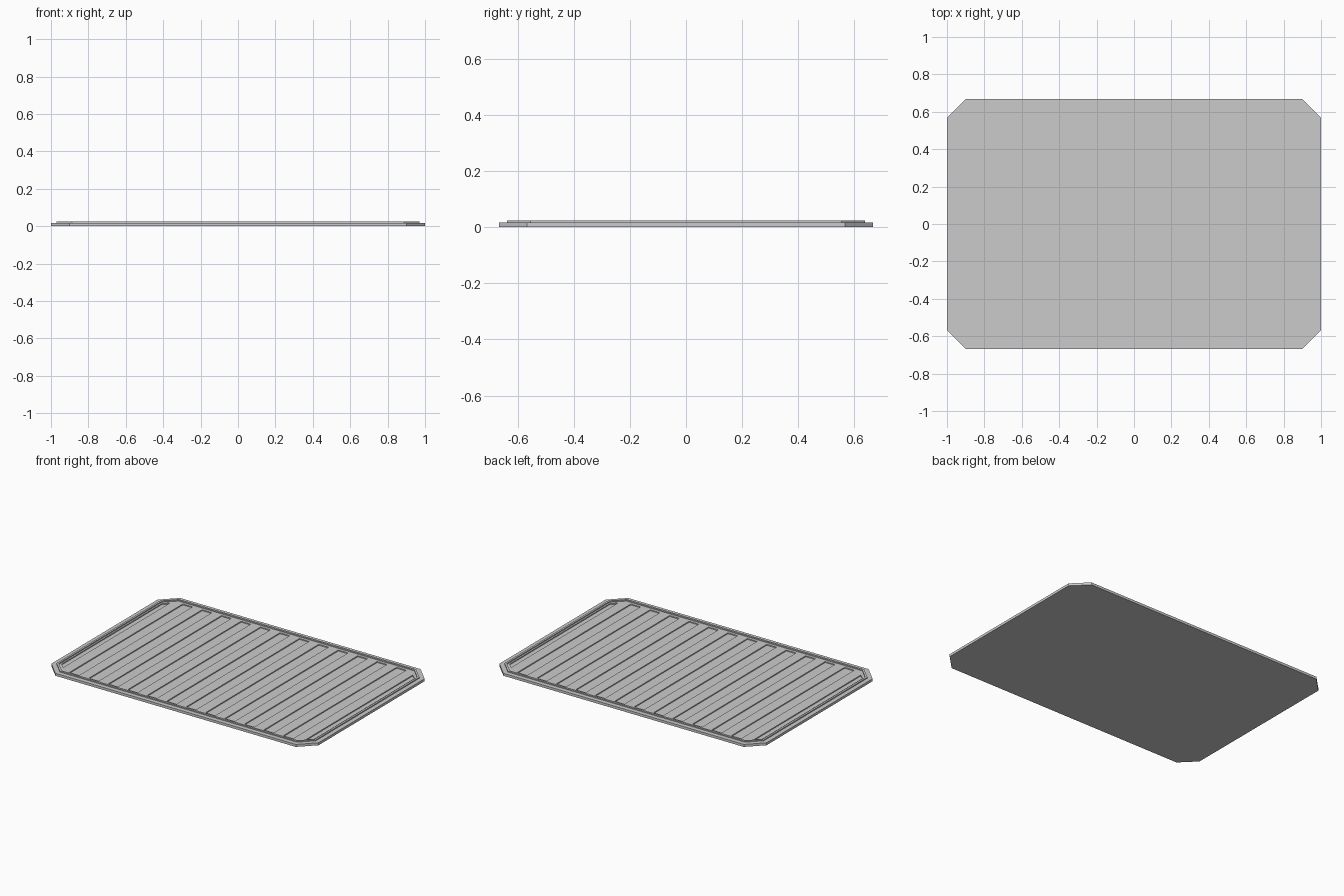
import bpy, bmesh

if "Cube" in bpy.data.objects:
    bpy.data.objects.remove(bpy.data.objects["Cube"])

RIM_Z, LIP_Z, FLOOR_Z = 0.017, 0.024, 0.010


def outline(d):
    """Chamfered rectangle, inset by d."""
    x, y, c = 1 - d, 0.667 - d, 0.1 - d * 0.586
    return [(x, -y + c), (x, y - c), (x - c, y), (-x + c, y),
            (-x, y - c), (-x, -y + c), (-x + c, -y), (x - c, -y)]


def prism(bm, pts, z0, z1):
    lo = [bm.verts.new((x, y, z0)) for x, y in pts]
    hi = [bm.verts.new((x, y, z1)) for x, y in pts]
    bm.faces.new(lo[::-1])
    bm.faces.new(hi)
    n = len(pts)
    for i in range(n):
        j = (i + 1) % n
        bm.faces.new((lo[i], lo[j], hi[j], hi[i]))


def finish(bm, name):
    bmesh.ops.recalc_face_normals(bm, faces=bm.faces)
    me = bpy.data.meshes.new(name)
    bm.to_mesh(me)
    bm.free()
    ob = bpy.data.objects.new(name, me)
    bpy.context.collection.objects.link(ob)
    return ob


# Mat plate
bm = bmesh.new()
prism(bm, outline(0), 0, RIM_Z)
plate = finish(bm, "mat_plate")

# Row of shallow slots, half-width and chamfered at both ends
bm = bmesh.new()
END, HALF = 0.946, 0.0365


def reach(x):
    return min(0.605, 1.48 - abs(x))


for i in range(14):
    c = -END + i * 2 * END / 13
    a, b = max(c - HALF, -END), min(c + HALF, END)
    prism(bm, [(a, -reach(a)), (b, -reach(b)), (b, reach(b)), (a, reach(a))],
          FLOOR_Z, 0.05)
cutter = finish(bm, "slot_cutter")
cutter.hide_render = True
cutter.hide_viewport = True
mod = plate.modifiers.new("slots", 'BOOLEAN')
mod.operation = 'DIFFERENCE'
mod.solver = 'EXACT'
mod.object = cutter

# Raised lip running around the edge
bm = bmesh.new()
rings = [[bm.verts.new((x, y, z)) for x, y in outline(d)]
         for d, z in ((0.03, RIM_Z), (0.03, LIP_Z), (0.043, LIP_Z), (0.043, RIM_Z))]
for k in range(4):
    r, s = rings[k], rings[(k + 1) % 4]
    for i in range(8):
        j = (i + 1) % 8
        bm.faces.new((r[i], r[j], s[j], s[i]))
finish(bm, "raised_lip")
